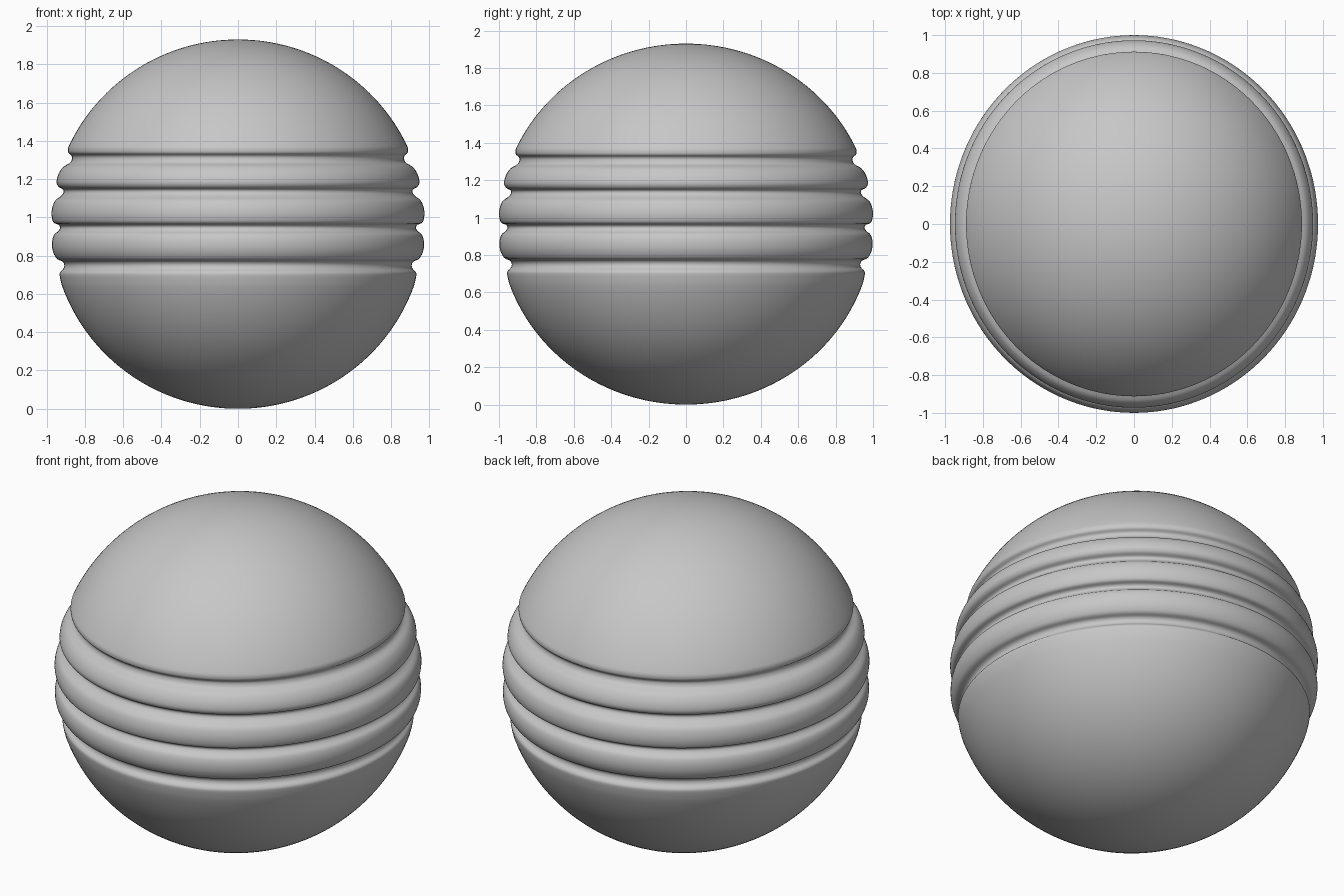
import bpy
import bmesh
from math import sin, cos, pi, radians
from mathutils import Vector

cube = bpy.data.objects.get("Cube")
if cube:
    bpy.data.objects.remove(cube, do_unlink=True)

HALF_HEIGHT = 0.965
RADIUS = 0.976
DEPTH_SCALE = 1.026
SEGMENTS = 144


def make_material(name, colour):
    mat = bpy.data.materials.new(name)
    mat.use_nodes = True
    mat.diffuse_color = colour
    mat.node_tree.nodes["Principled BSDF"].inputs["Base Color"].default_value = colour
    return mat


def arc(start, end, count):
    """Points (radius, height) on the main ball, angles measured from the top."""
    angles = [start + (end - start) * i / count for i in range(count + 1)]
    return [Vector((RADIUS * sin(a), HALF_HEIGHT * (1 + cos(a)))) for a in angles]


def smooth_path(points, steps):
    """Catmull-Rom curve through the points, leaving out the two end spans."""
    path = []
    for a, b, c, d in zip(points, points[1:], points[2:], points[3:]):
        for i in range(steps):
            t = i / steps
            path.append(0.5 * (2 * b + (c - a) * t
                               + (2 * a - 5 * b + 4 * c - d) * t ** 2
                               + (3 * b - a - 3 * c + d) * t ** 3))
    return path + [points[-2]]


def lathe(name, profile, mat):
    bm = bmesh.new()
    verts = [bm.verts.new((p.x, 0, p.y)) for p in profile]
    edges = [bm.edges.new(pair) for pair in zip(verts, verts[1:])]
    bmesh.ops.spin(bm, geom=verts + edges, axis=(0, 0, 1), cent=(0, 0, 0),
                   angle=2 * pi, steps=SEGMENTS, use_duplicate=False)
    bmesh.ops.remove_doubles(bm, verts=bm.verts, dist=0.0002)
    bmesh.ops.recalc_face_normals(bm, faces=bm.faces)
    for v in bm.verts:
        v.co.y *= DEPTH_SCALE
    for f in bm.faces:
        f.smooth = True
    mesh = bpy.data.meshes.new(name)
    bm.to_mesh(mesh)
    bm.free()
    mesh.materials.append(mat)
    obj = bpy.data.objects.new(name, mesh)
    bpy.context.collection.objects.link(obj)
    return obj


# Rolled bands between the domes: rim, groove and swell, top to bottom
bands = [Vector(p) for p in (
    (0.889, 1.355), (0.886, 1.337), (0.870, 1.322), (0.868, 1.305),
    (0.879, 1.285), (0.915, 1.262), (0.939, 1.225), (0.948, 1.185),
    (0.938, 1.160), (0.915, 1.146), (0.912, 1.130),
    (0.925, 1.112), (0.956, 1.087), (0.971, 1.050), (0.974, 1.010),
    (0.964, 0.974), (0.938, 0.961), (0.930, 0.946),
    (0.940, 0.928), (0.962, 0.908), (0.972, 0.870), (0.968, 0.825),
    (0.948, 0.785), (0.918, 0.770), (0.908, 0.752),
    (0.913, 0.732), (0.929, 0.715), (0.932, 0.695))]

# Upper and lower domes follow one ball
upper = arc(0, radians(65), 32)
lower = arc(radians(109.5), pi, 34)
middle = smooth_path([upper[-2], upper[-1]] + bands + [lower[0], lower[1]], 4)

grey = make_material("plain grey", (0.57, 0.57, 0.57, 1))
lathe("ribbed_ball", upper[:-1] + middle + lower[1:], grey)
